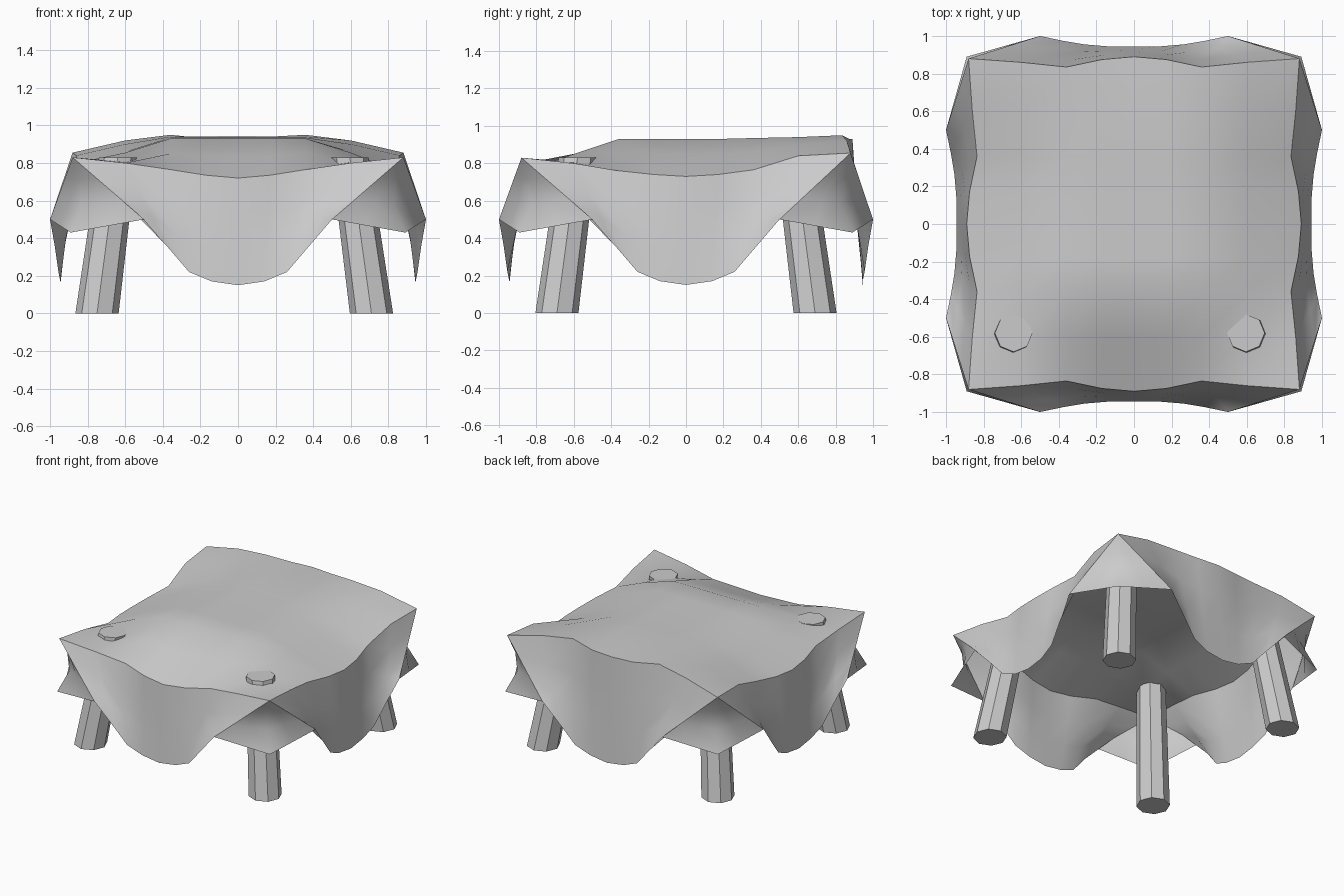
import bpy, bmesh, math
from mathutils import Vector

if "Cube" in bpy.data.objects:
    bpy.data.objects.remove(bpy.data.objects["Cube"])


def finish(bm, name):
    bmesh.ops.recalc_face_normals(bm, faces=bm.faces)
    me = bpy.data.meshes.new(name)
    bm.to_mesh(me)
    bm.free()
    ob = bpy.data.objects.new(name, me)
    bpy.context.collection.objects.link(ob)
    return ob


# --- Draped cloth: top grid, four hanging flaps, four folded corners ---
STEP = [0, .17, .36, .6, .87]            # grid spacing from the middle outward
EDGE = [.89, .875, .835, .86, .88]       # how far the top edge reaches at each step
HEIGHT = [                               # rows front to back, columns middle to side
    [.72, .735, .765, .80, .83],
    [.835, .84, .85, .805, .80],
    [.93, .93, .93, .855, .76],
    [.93, .93, .93, .85, .74],
    [.93, .93, .93, .85, .73],
    [.93, .93, .93, .85, .74],
    [.935, .935, .935, .86, .765],
    [.94, .94, .94, .90, .84],
    [.93, .93, .95, .92, .855]]
# flap hem: along the side, outward, height
HEM = [(0, .945, .15), (.14, .945, .17), (.26, .955, .22), (.38, .975, .36), (.5, 1.0, .5)]
# corner fold: diagonal reach and height at each row
FOLD = [(.84, .72), (.83, .58), (.89, .43)]
ROWS = 3

bm = bmesh.new()
sign = lambda n: (n > 0) - (n < 0)


def top_point(i, j):
    x = EDGE[abs(j)] if abs(i) == 4 else STEP[abs(i)]
    y = EDGE[abs(i)] if abs(j) == 4 else STEP[abs(j)]
    return Vector((sign(i) * x, sign(j) * y, HEIGHT[j + 4][abs(i)]))


R = range(-4, 5)
top = {(i, j): bm.verts.new(top_point(i, j)) for i in R for j in R}
for i in R[:-1]:
    for j in R[:-1]:
        bm.faces.new([top[i, j], top[i + 1, j], top[i + 1, j + 1], top[i, j + 1]])

ridges = {}                              # flap side columns, shared with the corners
for axis in (0, 1):
    for side in (-1, 1):
        cols = []
        for k in R:
            a = top[(k, 4 * side) if axis == 0 else (4 * side, k)]
            along, out, z = HEM[abs(k)]
            p = (sign(k) * along, side * out)
            hem = Vector((*(p if axis == 0 else p[::-1]), z))
            cols.append([a] + [bm.verts.new(a.co.lerp(hem, r / ROWS))
                               for r in range(1, ROWS + 1)])
        for c, d in zip(cols, cols[1:]):
            for r in range(ROWS):
                bm.faces.new([c[r], d[r], d[r + 1], c[r + 1]])
        for end, col in ((-1, cols[0]), (1, cols[-1])):
            ridges[axis, (end, side) if axis == 0 else (side, end)] = col

for sx in (-1, 1):
    for sy in (-1, 1):
        a, b = ridges[0, (sx, sy)], ridges[1, (sx, sy)]
        prev = None
        for r in range(1, ROWS + 1):
            d, z = FOLD[r - 1]
            mid = bm.verts.new((sx * d, sy * d, z))
            row = [a[r], bm.verts.new((a[r].co + mid.co) / 2), mid,
                   bm.verts.new((b[r].co + mid.co) / 2), b[r]]
            for n in range(4):
                if prev:
                    bm.faces.new([prev[n], prev[n + 1], row[n + 1], row[n]])
                else:
                    bm.faces.new([a[0], row[n + 1], row[n]])
            prev = row

cloth = finish(bm, "draped_cloth")
bpy.context.view_layer.objects.active = cloth
cloth.select_set(True)
bpy.ops.object.shade_smooth_by_angle(angle=math.radians(40))


# --- Splayed eight-sided legs ---
def leg(name, foot, head):
    bm = bmesh.new()
    rings = []
    for (x, y), z, rad in ((foot, 0, .115), (head, .83, .10)):
        rings.append([bm.verts.new((x + rad * math.cos(k * math.pi / 4),
                                    y + rad * math.sin(k * math.pi / 4), z))
                      for k in range(8)])
    lo, hi = rings
    for k in range(8):
        n = (k + 1) % 8
        bm.faces.new([lo[k], lo[n], hi[n], hi[k]])
    bm.faces.new(lo)
    bm.faces.new(hi)
    finish(bm, name)


for yname, s in (("front", -1), ("back", 1)):
    leg(yname + "_left_leg", (-.75, s * .69), (-.64, s * .58))
    leg(yname + "_right_leg", (.71, s * .69), (.595, s * .58))
